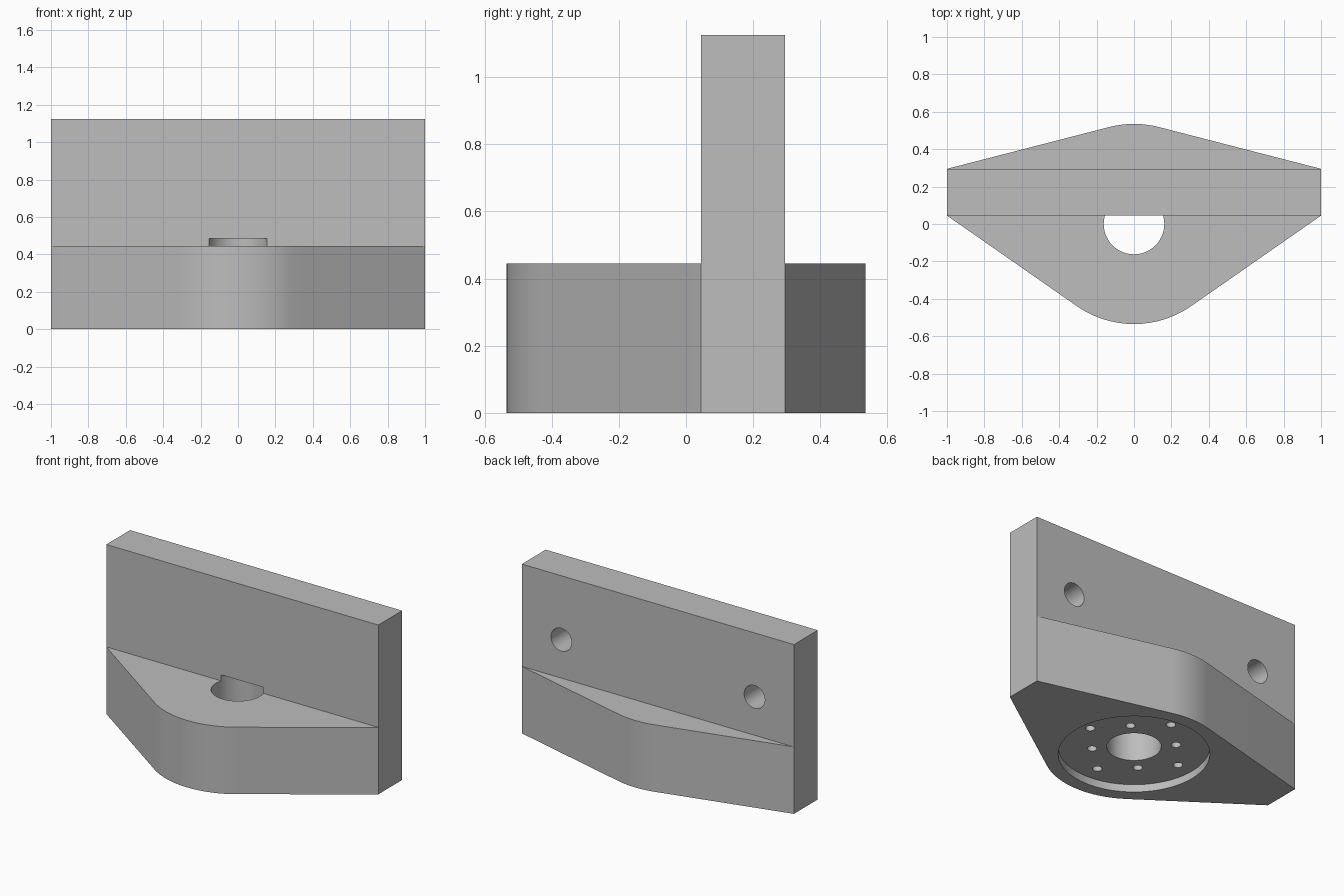
import bpy
import bmesh
from math import atan2, acos, cos, sin, hypot, radians
from mathutils import Matrix

if "Cube" in bpy.data.objects:
    bpy.data.objects.remove(bpy.data.objects["Cube"])

BASE_H, TOP = 0.445, 1.125            # heights of base and upright plate
FRONT, BACK = 0.045, 0.295            # plate faces along y
NOSE_R = 0.535                        # rounding of the base, front and back

grey = bpy.data.materials.new("plain grey")
grey.use_nodes = True
colour = (0.51, 0.51, 0.51, 1)
grey.diffuse_color = colour
grey.node_tree.nodes["Principled BSDF"].inputs["Base Color"].default_value = colour


def add_object(name, bm):
    bmesh.ops.recalc_face_normals(bm, faces=bm.faces)
    mesh = bpy.data.meshes.new(name)
    bm.to_mesh(mesh)
    bm.free()
    mesh.materials.append(grey)
    obj = bpy.data.objects.new(name, mesh)
    bpy.context.collection.objects.link(obj)
    return obj


def prism(name, outline, z0, z1):
    bm = bmesh.new()
    face = bm.faces.new([bm.verts.new((x, y, z0)) for x, y in outline])
    top = bmesh.ops.extrude_face_region(bm, geom=[face])["geom"]
    verts = [v for v in top if isinstance(v, bmesh.types.BMVert)]
    bmesh.ops.translate(bm, verts=verts, vec=(0, 0, z1 - z0))
    return add_object(name, bm)


def add_cylinder(bm, centre, radius, length, segments=32, along_y=False):
    turn = Matrix.Rotation(radians(90), 4, "X") if along_y else Matrix()
    bmesh.ops.create_cone(bm, cap_ends=True, segments=segments, radius1=radius,
                          radius2=radius, depth=length,
                          matrix=Matrix.Translation(centre) @ turn)


def combine(target, tool, operation):
    mod = target.modifiers.new(tool.name, "BOOLEAN")
    mod.object, mod.operation, mod.solver = tool, operation, "EXACT"
    bpy.context.view_layer.objects.active = target
    bpy.ops.object.modifier_apply(modifier=mod.name)
    bpy.data.objects.remove(tool)


def rounded_side(y, sign, steps=16):
    """Arc between the two tangents from the plate corners at (+-1, y)."""
    start = atan2(y, 1) + sign * acos(NOSE_R / hypot(1, y))
    end = sign * radians(180) - start
    angles = [start + (end - start) * i / steps for i in range(steps + 1)]
    return [(NOSE_R * cos(a), NOSE_R * sin(a)) for a in angles]


# Base block: straight flanks tangent to a rounded front and back
outline = ([(1, FRONT), (1, BACK)] + rounded_side(BACK, 1) + [(-1, BACK), (-1, FRONT)]
           + rounded_side(FRONT, -1)[::-1])
bracket = prism("mounting_bracket", outline, 0, BASE_H)

# Upright plate
plate = prism("upright_plate", [(-1, FRONT), (1, FRONT), (1, BACK), (-1, BACK)], BASE_H, TOP)
combine(bracket, plate, "UNION")

# Round recess under the base
bm = bmesh.new()
add_cylinder(bm, (0, 0, 0), 0.45, 0.1, 96)
combine(bracket, add_object("recess_cutter", bm), "DIFFERENCE")

# Centre bore, running a little way up into the plate
bm = bmesh.new()
add_cylinder(bm, (0, 0, 0.185), 0.162, 0.6, 64)
combine(bracket, add_object("bore_cutter", bm), "DIFFERENCE")

# Blind screw holes in the recess, and two blind holes in the back of the plate
bm = bmesh.new()
for i in range(8):
    ring = 0.34 if i % 2 == 0 else 0.25
    a = radians(45 * i)
    add_cylinder(bm, (ring * cos(a), ring * sin(a), 0.1), 0.029, 0.3, 24)
for side in (-1, 1):
    add_cylinder(bm, (side * 0.71, BACK, 0.7), 0.076, 0.4, 40, along_y=True)
combine(bracket, add_object("hole_cutter", bm), "DIFFERENCE")

# Smooth the curved walls, keep the edges sharp
bpy.ops.object.select_all(action="DESELECT")
bracket.select_set(True)
bpy.context.view_layer.objects.active = bracket
bpy.ops.object.shade_smooth_by_angle(angle=radians(20))
